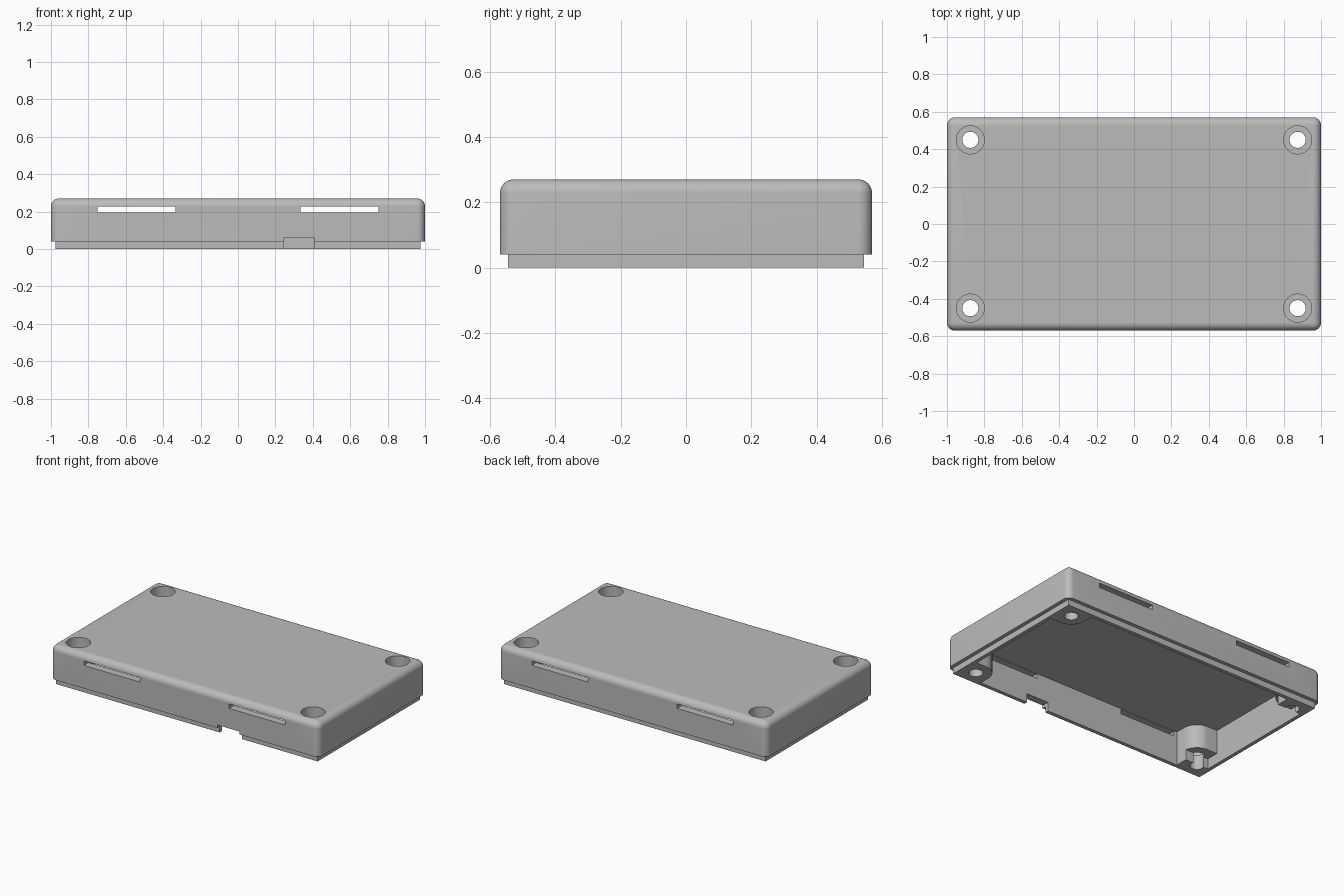
import bpy, bmesh, math

cube = bpy.data.objects.get("Cube")
if cube:
    bpy.data.objects.remove(cube, do_unlink=True)

# Main dimensions
HALF_X, HALF_Y, TOP = 1.0, 0.57, 0.27
LIP_X, LIP_Y, LIP_TOP = 0.975, 0.545, 0.04
CAV_X, CAV_Y, CEILING = 0.95, 0.52, 0.23
HOLE_X, HOLE_Y, POST_R = 0.875, 0.45, 0.1

grey = bpy.data.materials.new("plain grey")
grey.use_nodes = True
grey.diffuse_color = (0.5, 0.5, 0.5, 1)
grey.node_tree.nodes["Principled BSDF"].inputs["Base Color"].default_value = (0.5, 0.5, 0.5, 1)


def new_object(name, bm):
    bmesh.ops.recalc_face_normals(bm, faces=bm.faces)
    mesh = bpy.data.meshes.new(name)
    bm.to_mesh(mesh)
    bm.free()
    mesh.materials.append(grey)
    obj = bpy.data.objects.new(name, mesh)
    bpy.context.collection.objects.link(obj)
    return obj


def prism(name, points, z0, z1):
    bm = bmesh.new()
    base = bm.faces.new([bm.verts.new((x, y, z0)) for x, y in points])
    top = bmesh.ops.extrude_face_region(bm, geom=[base])["geom"]
    verts = [g for g in top if isinstance(g, bmesh.types.BMVert)]
    bmesh.ops.translate(bm, verts=verts, vec=(0, 0, z1 - z0))
    return new_object(name, bm)


def box(name, x0, x1, y0, y1, z0, z1):
    return prism(name, [(x0, y0), (x1, y0), (x1, y1), (x0, y1)], z0, z1)


def cylinder(name, x, y, r, z0, z1, sides=48):
    ring = [math.tau * i / sides for i in range(sides)]
    return prism(name, [(x + r * math.cos(a), y + r * math.sin(a)) for a in ring], z0, z1)


def combine(target, other, operation):
    mod = target.modifiers.new("combine", "BOOLEAN")
    mod.operation, mod.solver, mod.object = operation, "EXACT", other
    bpy.context.view_layer.objects.active = target
    bpy.ops.object.modifier_apply(modifier=mod.name)
    bpy.data.objects.remove(other, do_unlink=True)


# Outer shell with rounded corners and top edge
case = box("case_cover", -HALF_X, HALF_X, -HALF_Y, HALF_Y, LIP_TOP, TOP)
bm = bmesh.new()
bm.from_mesh(case.data)
rounded = [e for e in bm.edges if max(v.co.z for v in e.verts) > TOP - 0.001]
bmesh.ops.bevel(bm, geom=rounded, offset=0.042, segments=8, profile=0.5, affect="EDGES")
bm.to_mesh(case.data)
bm.free()

# Stepped lip and hollow inside
combine(case, box("lip", -LIP_X, LIP_X, -LIP_Y, LIP_Y, 0, LIP_TOP + 0.05), "UNION")
combine(case, box("cavity", -CAV_X, CAV_X, -CAV_Y, CAV_Y, -0.1, CEILING), "DIFFERENCE")

# Corner screw posts, rounded towards the inside
corners = [(sx, sy) for sx in (-1, 1) for sy in (-1, 1)]
for sx, sy in corners:
    wall_x, wall_y = CAV_X + 0.012, CAV_Y + 0.012
    arc = [math.pi / 2 * i / 16 for i in range(17)]
    outline = [(wall_x, HOLE_Y - POST_R)]
    outline += [(HOLE_X - POST_R * math.sin(a), HOLE_Y - POST_R * math.cos(a)) for a in arc]
    outline += [(HOLE_X - POST_R, wall_y), (wall_x, wall_y)]
    post = prism("post", [(sx * x, sy * y) for x, y in outline], 0, CEILING + 0.01)
    combine(case, post, "UNION")

# Board recess across the two posts at one end
combine(case, box("recess", -CAV_X, -0.7, -0.435, 0.435, -0.1, 0.07), "DIFFERENCE")

# Screw holes with wide counterbores
for sx, sy in corners:
    x, y = sx * HOLE_X, sy * HOLE_Y
    combine(case, cylinder("counterbore", x, y, 0.075, 0.1, TOP + 0.1), "DIFFERENCE")
    combine(case, cylinder("screw_hole", x, y, 0.043, -0.1, 0.15), "DIFFERENCE")

# Vent slots through front and back walls
for sx in (-1, 1):
    x0, x1 = sorted((sx * 0.333, sx * 0.75))
    for sy in (-1, 1):
        y0, y1 = sorted((sy * (CAV_Y - 0.05), sy * (HALF_Y + 0.1)))
        combine(case, box("slot", x0, x1, y0, y1, 0.195, 0.226), "DIFFERENCE")

# Cable notch in the front wall
combine(case, box("notch", 0.245, 0.41, -HALF_Y - 0.1, -CAV_Y + 0.05, -0.1, 0.06), "DIFFERENCE")

bpy.ops.object.select_all(action="DESELECT")
case.select_set(True)
bpy.context.view_layer.objects.active = case
bpy.ops.object.shade_smooth_by_angle(angle=math.radians(30))
